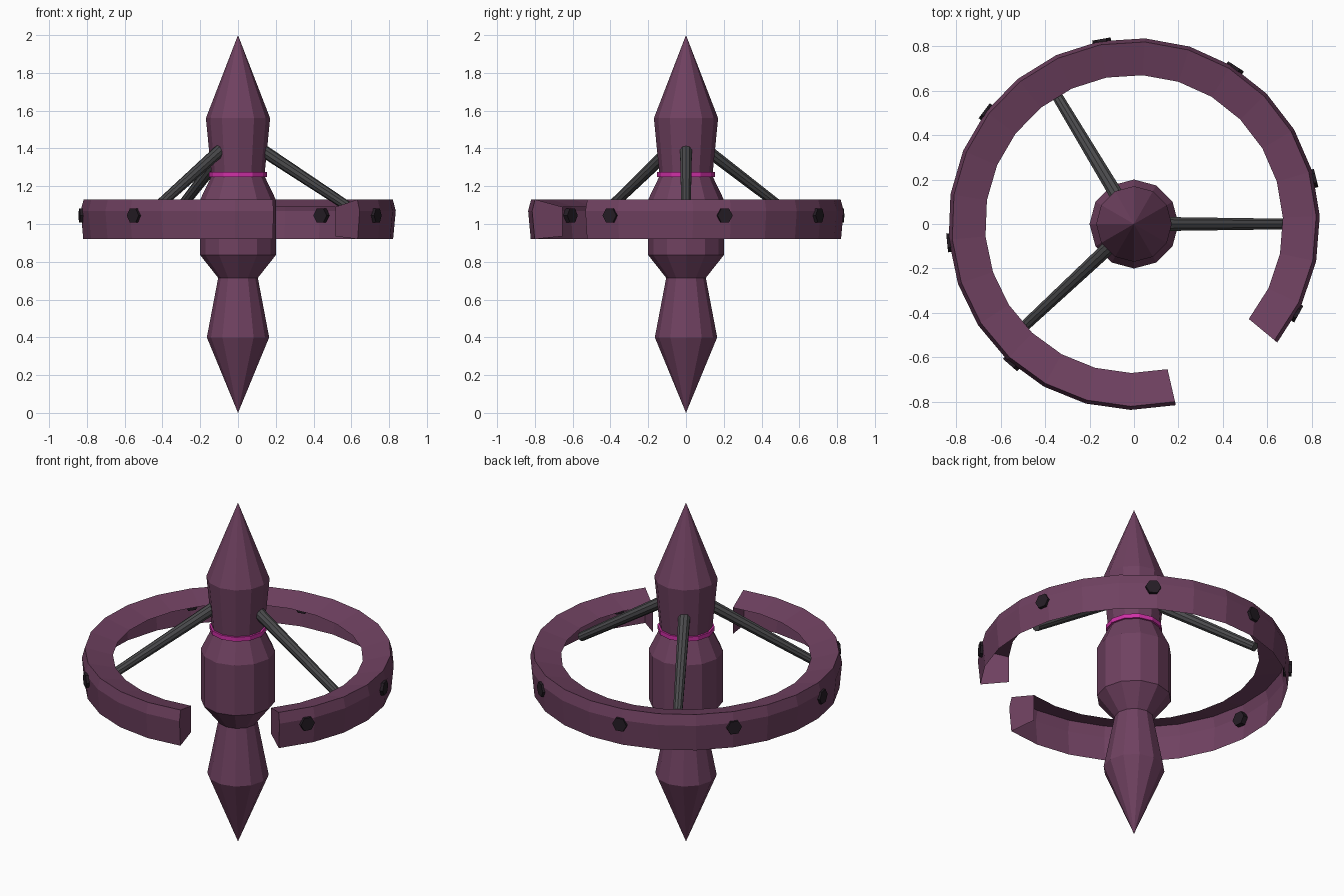
import bpy
import bmesh
from math import radians, cos, sin, pi
from mathutils import Matrix, Vector

cube = bpy.data.objects.get("Cube")
if cube:
    bpy.data.objects.remove(cube, do_unlink=True)


def material(name, rgb):
    m = bpy.data.materials.new(name)
    m.use_nodes = True
    color = (*rgb, 1)
    m.diffuse_color = color
    m.node_tree.nodes["Principled BSDF"].inputs["Base Color"].default_value = color
    return m


plum = material("plum_hull", (0.16, 0.053, 0.118))
grey = material("grey_metal", (0.07, 0.07, 0.074))
dark = material("dark_stud", (0.018, 0.012, 0.018))
pink = material("pink_glow", (0.62, 0.03, 0.38))


def finish(name, bm, mat):
    mesh = bpy.data.meshes.new(name)
    bm.to_mesh(mesh)
    bm.free()
    mesh.materials.append(mat)
    obj = bpy.data.objects.new(name, mesh)
    bpy.context.collection.objects.link(obj)
    return obj


def lathe(name, profile, mat, sides=12, closed=False):
    """Turn a (radius, height) profile around the z axis."""
    bm = bmesh.new()
    verts = [bm.verts.new((r, 0, z)) for r, z in profile]
    pairs = list(zip(verts, verts[1:]))
    if closed:
        pairs.append((verts[-1], verts[0]))
    edges = [bm.edges.new(p) for p in pairs]
    bmesh.ops.spin(bm, geom=verts + edges, cent=(0, 0, 0), axis=(0, 0, 1),
                   angle=2 * pi, steps=sides)
    bmesh.ops.remove_doubles(bm, verts=bm.verts, dist=0.0005)
    bmesh.ops.recalc_face_normals(bm, faces=bm.faces)
    return finish(name, bm, mat)


def polar(angle, r, z):
    return Vector((r * cos(angle), r * sin(angle), z))


# Central spindle hull
lathe("hull", [(0, 0), (0.165, 0.4), (0.105, 0.715), (0.2, 0.835), (0.2, 1.13),
               (0.142, 1.25), (0.142, 1.275), (0.17, 1.56), (0, 2)], plum)

# Glowing neck band
lathe("neck_band", [(0.135, 1.25), (0.153, 1.25), (0.153, 1.275), (0.135, 1.275)],
      pink, closed=True)

# Open ring: sloping top flange and bulged outer wall, capped at both ends
section = [(0.67, 1.09), (0.82, 1.13), (0.836, 1.07), (0.822, 0.92)]
start, end, steps = radians(-39.6), radians(283), 23
bm = bmesh.new()
rows = []
for i in range(steps + 1):
    angle = start + (end - start) * i / steps
    rows.append([bm.verts.new(polar(angle, r, z)) for r, z in section])
for a, b in zip(rows, rows[1:]):
    for j in range(len(section) - 1):
        bm.faces.new((a[j], a[j + 1], b[j + 1], b[j]))
for row, angle in ((rows[0], start), (rows[-1], end)):
    loop = row + [bm.verts.new(polar(angle, 0.67, 0.935))]
    bm.faces.new(loop[::-1] if angle == start else loop)
finish("ring", bm, plum)

# Hexagonal studs through the ring wall
for i in range(7):
    angle = radians(-28.7 + 42.9 * i)
    bm = bmesh.new()
    place = (Matrix.Rotation(angle, 4, "Z") @ Matrix.Translation((0.822, 0, 1.045))
             @ Matrix.Rotation(pi / 2, 4, "Y"))
    bmesh.ops.create_cone(bm, cap_ends=True, segments=6, radius1=0.042,
                          radius2=0.042, depth=0.045, matrix=place)
    finish(f"stud_{i + 1}", bm, dark)

# Struts from the neck down to the ring
for i, degrees in enumerate((0, 121, -137)):
    angle = radians(degrees)
    top, foot = polar(angle, 0.13, 1.39), polar(angle, 0.685, 1.025)
    axis = foot - top
    bm = bmesh.new()
    place = (Matrix.Translation((top + foot) / 2)
             @ axis.to_track_quat("Z", "Y").to_matrix().to_4x4())
    bmesh.ops.create_cone(bm, cap_ends=True, segments=10, radius1=0.033,
                          radius2=0.025, depth=axis.length, matrix=place)
    finish(f"strut_{i + 1}", bm, grey)
